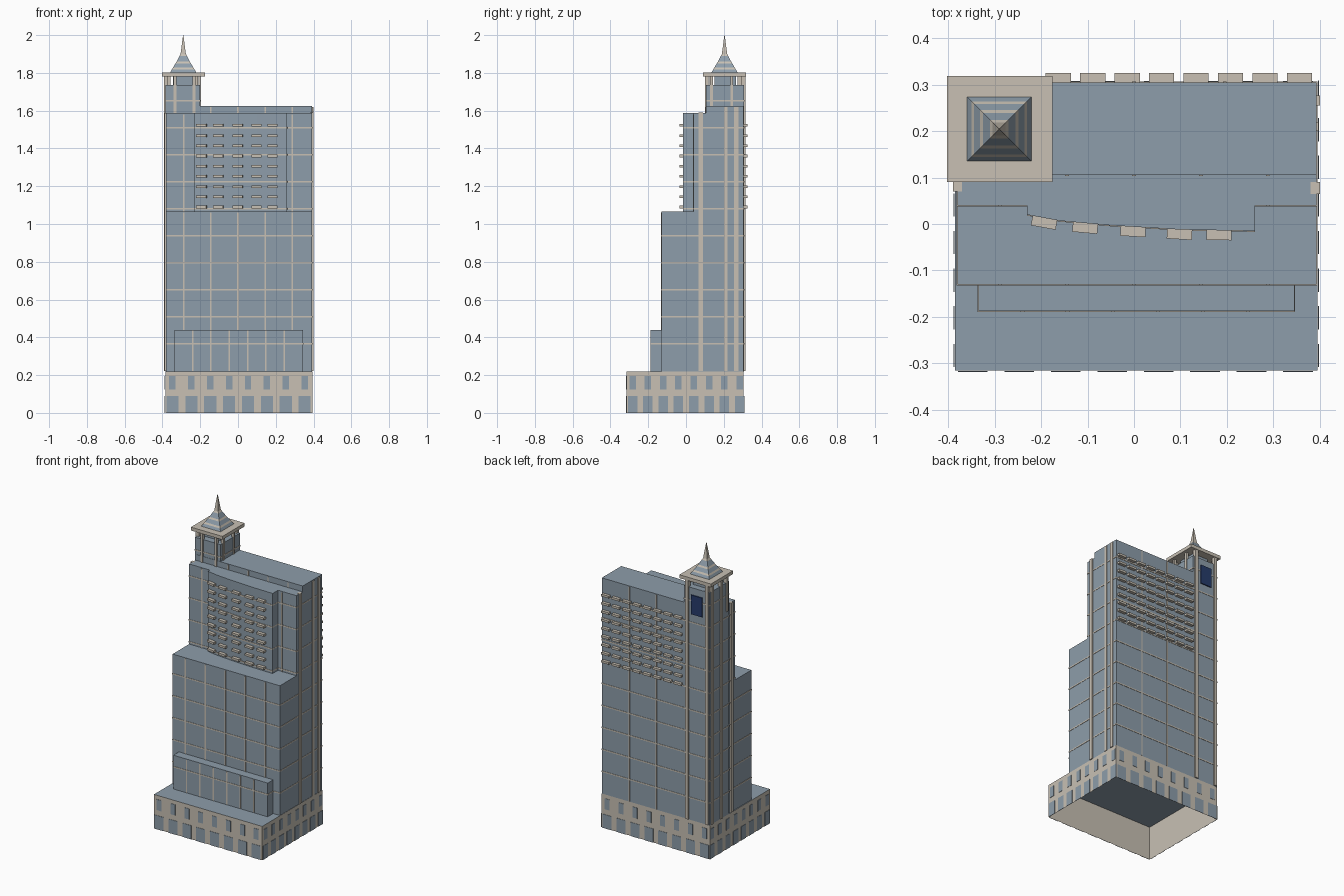
import bpy, bmesh
from mathutils import Matrix, Vector
from math import atan2

if "Cube" in bpy.data.objects:
    bpy.data.objects.remove(bpy.data.objects["Cube"])


def material(name, rgb):
    m = bpy.data.materials.new(name)
    m.use_nodes = True
    m.diffuse_color = (*rgb, 1)
    m.node_tree.nodes["Principled BSDF"].inputs["Base Color"].default_value = (*rgb, 1)
    return m


GLASS = material("blue grey glass", (0.27, 0.34, 0.405))
STONE = material("beige stone", (0.58, 0.53, 0.455))
NAVY = material("navy panel", (0.02, 0.045, 0.15))


def finish(name, bm, *mats):
    mesh = bpy.data.meshes.new(name)
    bm.to_mesh(mesh)
    bm.free()
    for m in mats:
        mesh.materials.append(m)
    obj = bpy.data.objects.new(name, mesh)
    bpy.context.collection.objects.link(obj)
    return obj


def add_box(bm, x0, x1, y0, y1, z0, z1, turn=0):
    centre = Vector((x0 + x1, y0 + y1, z0 + z1)) / 2
    mat = (Matrix.Translation(centre) @ Matrix.Rotation(turn, 4, "Z")
           @ Matrix.Diagonal((x1 - x0, y1 - y0, z1 - z0, 1)))
    return bmesh.ops.create_cube(bm, size=1, matrix=mat)["verts"]


def boxes(name, mat, items):
    bm = bmesh.new()
    for item in items:
        add_box(bm, *item)
    return finish(name, bm, mat)


def drop_bottom(bm):
    bm.normal_update()
    low = [f for f in bm.faces if f.normal.z < -0.9]
    bmesh.ops.delete(bm, geom=low, context="FACES")


def add_prism(bm, outline, z0, z1):
    face = bm.faces.new([bm.verts.new((x, y, z0)) for x, y in outline])
    ext = bmesh.ops.extrude_face_region(bm, geom=[face])["geom"]
    top = [v for v in ext if isinstance(v, bmesh.types.BMVert)]
    bmesh.ops.translate(bm, verts=top, vec=(0, 0, z1 - z0))


# Podium: open underneath, stone walls and a glass-coloured roof
PX0, PX1, PY0, PY1, PZ = -0.385, 0.395, -0.315, 0.305, 0.22
bm = bmesh.new()
add_box(bm, PX0, PX1, PY0, PY1, 0, PZ)
drop_bottom(bm)
for f in bm.faces:
    f.material_index = int(f.normal.z > 0.9)
finish("podium", bm, STONE, GLASS)

# Podium windows: a tall ground row and a small upper row on every side
wins = []
for i in range(8):
    cx, cy = -0.347 + 0.1 * i, -0.283 + 0.081 * i
    for wx, wy, z0, z1 in ((0.032, 0.025, 0, 0.09), (0.017, 0.017, 0.125, 0.195)):
        for wall, s in ((PY0, -1), (PY1, 1)):
            a, b = sorted((wall + s * 0.001, wall + s * 0.003))
            wins.append((cx - wx, cx + wx, a, b, z0, z1))
        for wall, s in ((PX0, -1), (PX1, 1)):
            a, b = sorted((wall + s * 0.001, wall + s * 0.003))
            wins.append((a, b, cy - wy, cy + wy, z0, z1))
boxes("podium_windows", GLASS, wins)

# Glass volumes: x0, x1, y0, y1, z0, z1
BLOCKS = {
    "annex": (-0.335, 0.345, -0.187, -0.12, PZ, 0.44),
    "lower_block": (-0.38, 0.393, -0.13, 0.2, PZ, 1.065),
    "upper_block": (-0.38, 0.393, 0.04, 0.2, 1.0, 1.587),
    "rear_block": (-0.378, 0.393, 0.105, 0.305, PZ, 1.625),
    "corner_tower": (-0.385, -0.2, 0.107, 0.307, PZ, 1.735),
}
for name, dims in BLOCKS.items():
    bm = bmesh.new()
    add_box(bm, *dims)
    drop_bottom(bm)
    finish(name, bm, GLASS)

# Curved bay on the upper front
CURVE = [(-0.23, 0.02), (-0.16, 0.007), (-0.05, -0.003), (0.1, -0.012), (0.26, -0.015)]
bm = bmesh.new()
add_prism(bm, CURVE + [(0.26, 0.1), (-0.23, 0.1)], 1.06, 1.587)
bmesh.ops.recalc_face_normals(bm, faces=bm.faces)
finish("curved_bay", bm, GLASS)

# Horizontal stone bands around every volume
LEVELS = [0.365 + 0.143 * i for i in range(10)]
T, H = 0.002, 0.004
bm = bmesh.new()
for x0, x1, y0, y1, z0, z1 in BLOCKS.values():
    for z in LEVELS:
        if z0 < z < z1 - H:
            add_box(bm, x0 - T, x1 + T, y0 - T, y1 + T, z - H, z + H)
for z in LEVELS:
    if 1.065 < z < 1.58:
        rim = [(x, y - T) for x, y in CURVE]
        add_prism(bm, rim + [(0.262, 0.1), (-0.232, 0.1)], z - H, z + H)
bmesh.ops.recalc_face_normals(bm, faces=bm.faces)
finish("horizontal_bands", bm, STONE)

# Vertical stone mullions on front and back
strips = []
for i in range(5):
    x = -0.288 + 0.144 * i
    strips.append((x - H, x + H, -0.13 - T, -0.12, 0.222, 1.06))
    if i in (0, 4):
        strips.append((x - H, x + H, 0.04 - T, 0.05, 1.06, 1.58))
    if i > 0:
        strips.append((x - H, x + H, 0.105 - T, 0.11, 1.58, 1.62))
for i in range(6):
    x = -0.24 + 0.097 * i
    strips.append((x - H, x + H, -0.187 - T, -0.18, 0.222, 0.435))
for x in (0.0, 0.195):
    strips.append((x - H, x + H, 0.3, 0.305 + T, 0.222, 1.62))
boxes("vertical_mullions", STONE, strips)

# Stone piers on the sides and back
boxes("side_piers", STONE, [
    (0.38, 0.4, 0.065, 0.09, 0.222, 1.59),
    (0.38, 0.397, 0.2, 0.22, 0.222, 1.62),
    (0.38, 0.4, 0.255, 0.277, 0.222, 1.62),
    (-0.39, -0.37, 0.07, 0.09, 0.222, 1.587),
])
boxes("tower_piers", STONE, [
    (-0.235, -0.212, 0.29, 0.315, 0.222, 1.78),
    (-0.378, -0.358, 0.29, 0.315, 0.222, 1.78),
    (-0.393, -0.37, 0.272, 0.292, 0.222, 1.78),
    (-0.393, -0.37, 0.18, 0.2, 0.222, 1.78),
    (-0.393, -0.37, 0.125, 0.14, 1.55, 1.78),
    (-0.341, -0.325, 0.1, 0.12, 1.587, 1.78),
    (-0.24, -0.224, 0.1, 0.12, 1.587, 1.78),
    (-0.21, -0.195, 0.127, 0.143, 1.625, 1.78),
    (-0.21, -0.195, 0.235, 0.25, 1.625, 1.78),
])

# Balconies: rows of slabs on the curved bay and on the back
bay, back = [], []
for level in range(9):
    z = 1.09 + 0.054 * level
    for x in (-0.193, -0.105, -0.002, 0.098, 0.183):
        (ax, ay), (bx, by) = next((p, q) for p, q in zip(CURVE, CURVE[1:]) if p[0] <= x <= q[0])
        y = ay + (by - ay) * (x - ax) / (bx - ax) - 0.008
        bay.append((x - 0.027, x + 0.027, y - 0.013, y + 0.013,
                    z - 0.007, z + 0.007, atan2(by - ay, bx - ax)))
    for i in range(8):
        x = -0.163 + 0.0742 * i
        back.append((x - 0.027, x + 0.027, 0.3, 0.325, z - 0.007, z + 0.007))
boxes("front_balconies", STONE, bay)
boxes("back_balconies", STONE, back)

# Tower head: recessed core, navy panel and overhanging cap
boxes("tower_core", GLASS, [(-0.345, -0.235, 0.15, 0.265, 1.7, 1.785)])
boxes("back_panel", NAVY, [(-0.335, -0.255, 0.306, 0.314, 1.565, 1.69)])
boxes("tower_cap", STONE, [(-0.402, -0.175, 0.09, 0.318, 1.78, 1.802)])

# Spire: striped four-sided roof narrowing to a stone needle
RINGS = [(0.07, 1.8), (0.06, 1.818), (0.054, 1.828), (0.041, 1.85),
         (0.035, 1.86), (0.02, 1.889), (0.014, 1.9), (0.001, 2.0)]
bm = bmesh.new()
prev = None
for i, (r, z) in enumerate(RINGS):
    ring = [bm.verts.new((-0.29 + r * sx, 0.204 + r * sy, z))
            for sx, sy in ((-1, -1), (1, -1), (1, 1), (-1, 1))]
    if prev:
        for k in range(4):
            n = (k + 1) % 4
            f = bm.faces.new((prev[k], prev[n], ring[n], ring[k]))
            f.material_index = int(i in (2, 4, 6, 7))
    prev = ring
bm.faces.new(prev).material_index = 1
finish("spire", bm, GLASS, STONE)
